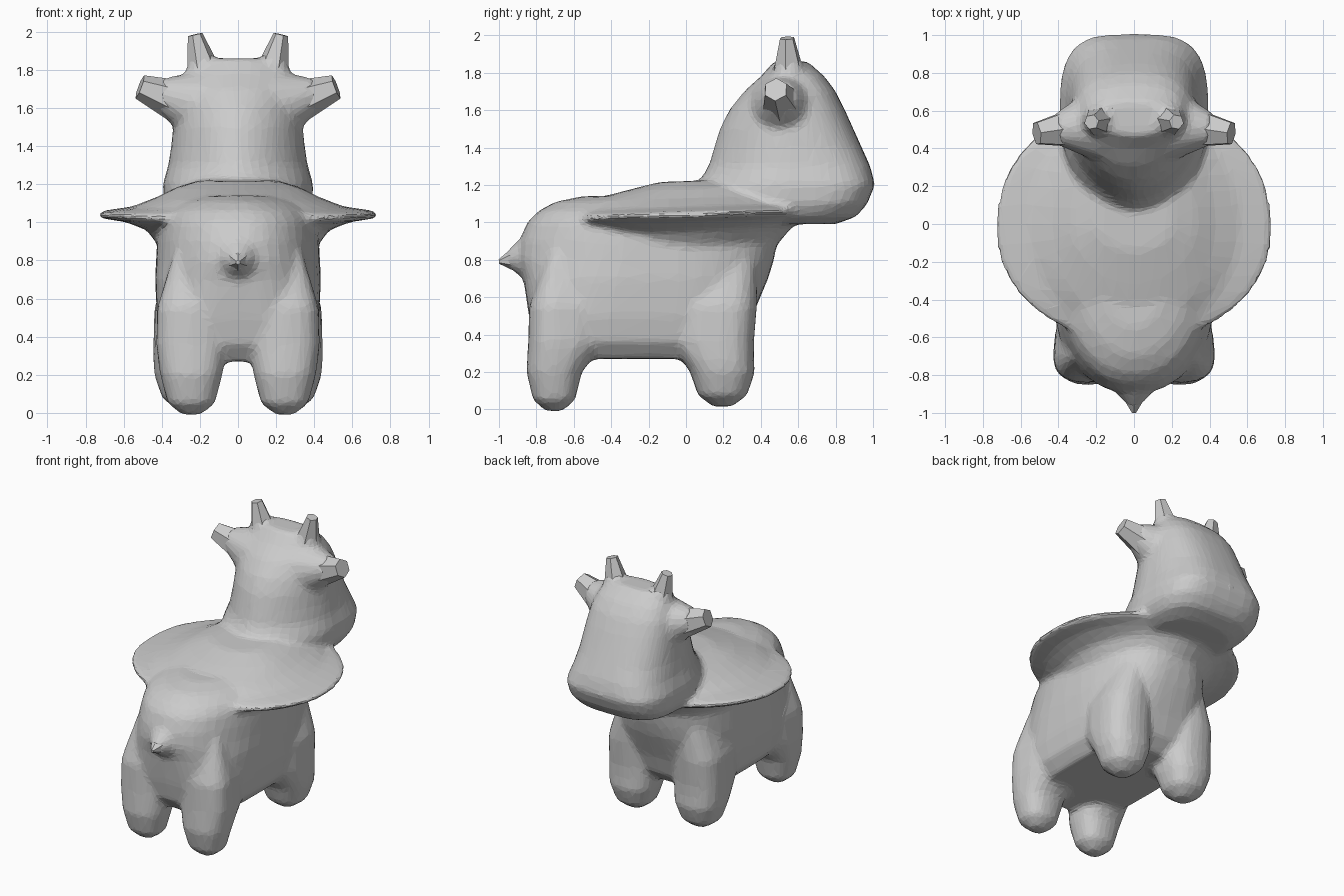
import bpy, bmesh
from math import cos, sin, pi
from mathutils import Vector, Matrix


def spow(v, n):
    return (abs(v) ** (2 / n)) * (1 if v >= 0 else -1)


def loft(bm, slices, mid, cx=0.0, count=40, tilt=0.0):
    """Stack horizontal outlines: (z, y_back, y_front, half_width, n_back, n_front)."""
    rings = []
    for z, yb, yf, w, nb, nf, *shift in slices:
        x0 = cx + (shift[0] if shift else 0)
        m = min(max(mid, yb + 0.05), yf - 0.05)
        ring = []
        for i in range(count):
            a = 2 * pi * i / count
            n, ry = (nf, yf - m) if sin(a) >= 0 else (nb, m - yb)
            y = m + ry * spow(sin(a), n)
            ring.append(bm.verts.new((x0 + w * spow(cos(a), n), y, z + tilt * y)))
        rings.append(ring)
    for lo, hi in zip(rings, rings[1:]):
        for i in range(count):
            j = (i + 1) % count
            bm.faces.new((lo[i], lo[j], hi[j], hi[i]))
    bm.faces.new(rings[0][::-1])
    bm.faces.new(rings[-1])


def make_object(name, bm):
    mesh = bpy.data.meshes.new(name)
    bmesh.ops.recalc_face_normals(bm, faces=bm.faces[:])
    bm.to_mesh(mesh)
    bm.free()
    ob = bpy.data.objects.new(name, mesh)
    bpy.context.collection.objects.link(ob)
    return ob


def cone(bm, a, b, r1, r2, sides=6):
    """Faceted cone from a to b."""
    a, b = Vector(a), Vector(b)
    turn = (b - a).to_track_quat('Z', 'Y').to_matrix().to_4x4()
    bmesh.ops.create_cone(bm, cap_ends=True, segments=sides, radius1=r1, radius2=r2,
                          depth=(b - a).length,
                          matrix=Matrix.Translation((a + b) / 2) @ turn)


def spike(name, *args):
    bm = bmesh.new()
    cone(bm, *args)
    return make_object(name, bm)


body = bmesh.new()

# torso
loft(body, [
    (0.27, -0.74, 0.22, 0.33, 3.5, 3),
    (0.36, -0.81, 0.31, 0.40, 3.6, 3),
    (0.50, -0.84, 0.355, 0.425, 3.4, 3),
    (0.70, -0.87, 0.44, 0.435, 2.7, 2.7),
    (0.80, -0.90, 0.47, 0.43, 2.3, 2.6),
    (0.90, -0.89, 0.49, 0.425, 2.2, 2.5),
    (1.00, -0.85, 0.51, 0.41, 2.2, 2.4),
    (1.06, -0.79, 0.52, 0.38, 2.2, 2.5),
    (1.11, -0.70, 0.52, 0.31, 2, 2),
    (1.14, -0.55, 0.50, 0.20, 2, 2)], -0.2)

# cape-like side flange
loft(body, [
    (0.88, -0.55, 0.50, 0.42, 2, 2),
    (0.96, -0.60, 0.57, 0.48, 2, 2),
    (1.005, -0.62, 0.63, 0.60, 2, 2),
    (1.025, -0.62, 0.66, 0.735, 2.15, 2),
    (1.055, -0.62, 0.66, 0.735, 2.15, 2),
    (1.08, -0.60, 0.62, 0.56, 2, 2),
    (1.13, -0.53, 0.60, 0.43, 2, 2),
    (1.18, -0.32, 0.55, 0.33, 2, 2),
    (1.22, -0.14, 0.50, 0.20, 2, 2)], 0.0, tilt=0.03)

# neck, head and snout
loft(body, [
    (0.99, 0.35, 0.80, 0.27, 2, 2.6),
    (1.03, 0.20, 0.91, 0.35, 2, 3.2),
    (1.10, 0.05, 0.97, 0.39, 2, 3.5),
    (1.20, 0.06, 1.01, 0.395, 1.9, 3.5),
    (1.30, 0.12, 0.985, 0.365, 1.8, 3.1),
    (1.40, 0.15, 0.94, 0.35, 1.8, 2.8),
    (1.50, 0.18, 0.895, 0.34, 1.8, 2.7),
    (1.60, 0.23, 0.85, 0.33, 1.8, 2.6),
    (1.70, 0.31, 0.80, 0.31, 1.9, 2.6),
    (1.78, 0.40, 0.74, 0.27, 2, 2.6),
    (1.86, 0.47, 0.65, 0.19, 2, 2.6)], 0.55)

# legs, fading into haunches and shoulders
for side in (-1, 1):
    for cx, foot, rows in (
            (0.245, 0.0, ((0.2, -0.855, -0.555, 0.165), (0.27, -0.85, -0.50, 0.175),
                          (0.36, -0.845, -0.42, 0.185), (0.55, -0.84, -0.40, 0.18),
                          (0.85, -0.74, -0.40, 0.12, 0.03))),
            (0.265, 0.025, ((0.2, 0.02, 0.37, 0.175), (0.27, -0.03, 0.365, 0.18),
                            (0.36, -0.10, 0.365, 0.18), (0.55, -0.12, 0.38, 0.175),
                            (0.88, -0.05, 0.38, 0.12, 0.06)))):
        z, y0, y1, w = rows[0]
        cy, h = (y0 + y1) / 2, (y1 - y0) / 2
        ends = [(foot - 0.01, cy - h * 0.3, cy + h * 0.3, w * 0.3),
                (foot + 0.05, cy - h * 0.76, cy + h * 0.76, w * 0.76)]
        slices = [r[:4] + (2.4, 2.4, -side * sum(r[4:])) for r in ends + list(rows)]
        loft(body, slices, cy, side * cx, 16)

# flared roots of the ears, horns and tail, blended into the skin
for side in (-1, 1):
    cone(body, (side * 0.22, 0.52, 1.62), (side * 0.42, 0.50, 1.68), 0.19, 0.08, 12)
    cone(body, (side * 0.16, 0.56, 1.69), (side * 0.20, 0.545, 1.88), 0.15, 0.06, 12)
cone(body, (0, -0.70, 0.82), (0, -0.97, 0.80), 0.26, 0.03, 16)

# blend the shells into one soft, faceted skin
skin = make_object("body", body)
remesh = skin.modifiers.new("blend", 'REMESH')
remesh.mode = 'VOXEL'
remesh.voxel_size = 0.018
smooth = skin.modifiers.new("soften", 'SMOOTH')
smooth.factor = 0.5
smooth.iterations = 12
facets = skin.modifiers.new("facets", 'DECIMATE')
facets.ratio = 0.1

# tail stub
spike("tail", (0, -0.85, 0.81), (0, -1.0, 0.79), 0.11, 0.012)

# horn and ear tips
for side, label in ((-1, "left"), (1, "right")):
    spike(label + "_horn", (side * 0.17, 0.55, 1.75), (side * 0.225, 0.54, 1.985), 0.10, 0.04)
    spike(label + "_ear", (side * 0.25, 0.52, 1.61), (side * 0.515, 0.48, 1.71), 0.13, 0.065)
